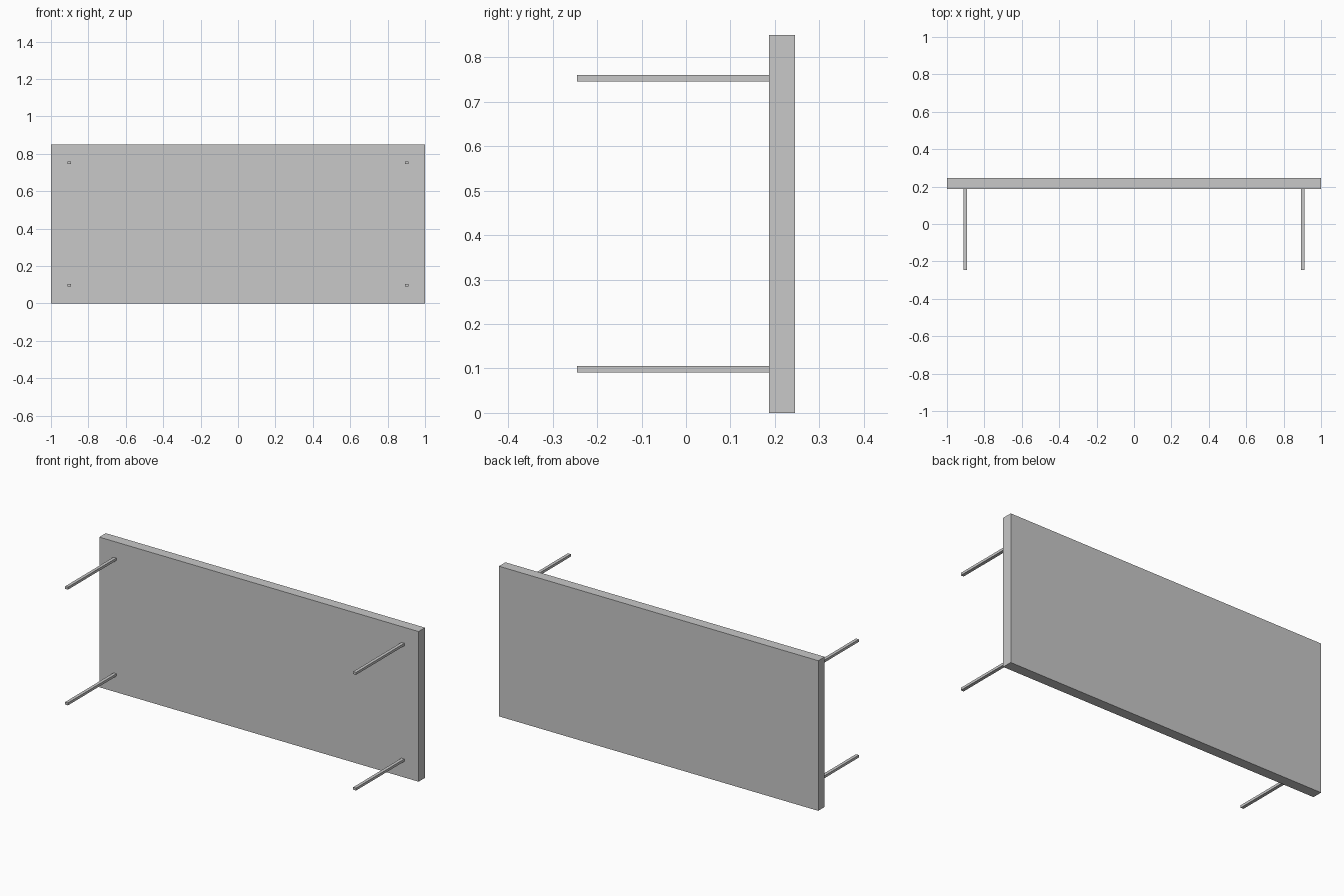
import bpy

cube = bpy.data.objects.get("Cube")
if cube:
    bpy.data.objects.remove(cube, do_unlink=True)

# One plain light grey for the whole table
GREY = (0.58, 0.58, 0.58, 1)
grey = bpy.data.materials.new("light grey")
grey.use_nodes = True
grey.diffuse_color = GREY
grey.node_tree.nodes["Principled BSDF"].inputs["Base Color"].default_value = GREY


def box(name, low, high):
    """Add a sharp-edged box spanning two opposite corners."""
    centre = [(a + b) / 2 for a, b in zip(low, high)]
    bpy.ops.mesh.primitive_cube_add(size=1, location=centre)
    obj = bpy.context.object
    obj.name = name
    obj.scale = [b - a for a, b in zip(low, high)]
    bpy.ops.object.transform_apply(location=False, rotation=False, scale=True)
    obj.data.materials.append(grey)


HEIGHT = 0.85
FRONT, BACK, JOINT = -0.245, 0.245, 0.187
INSET = 0.098
HALF_W, HALF_H = 0.009, 0.007

# Table top standing on its long edge
box("table_top", (-1, JOINT, 0), (1, BACK, HEIGHT))

# Four thin legs pointing forward, one near each corner
for side, x in (("left", 1 - INSET), ("right", INSET - 1)):
    for level, z in (("lower", INSET), ("upper", HEIGHT - INSET + 0.001)):
        box(f"{level}_{side}_leg",
            (x - HALF_W, FRONT, z - HALF_H),
            (x + HALF_W, JOINT, z + HALF_H))
